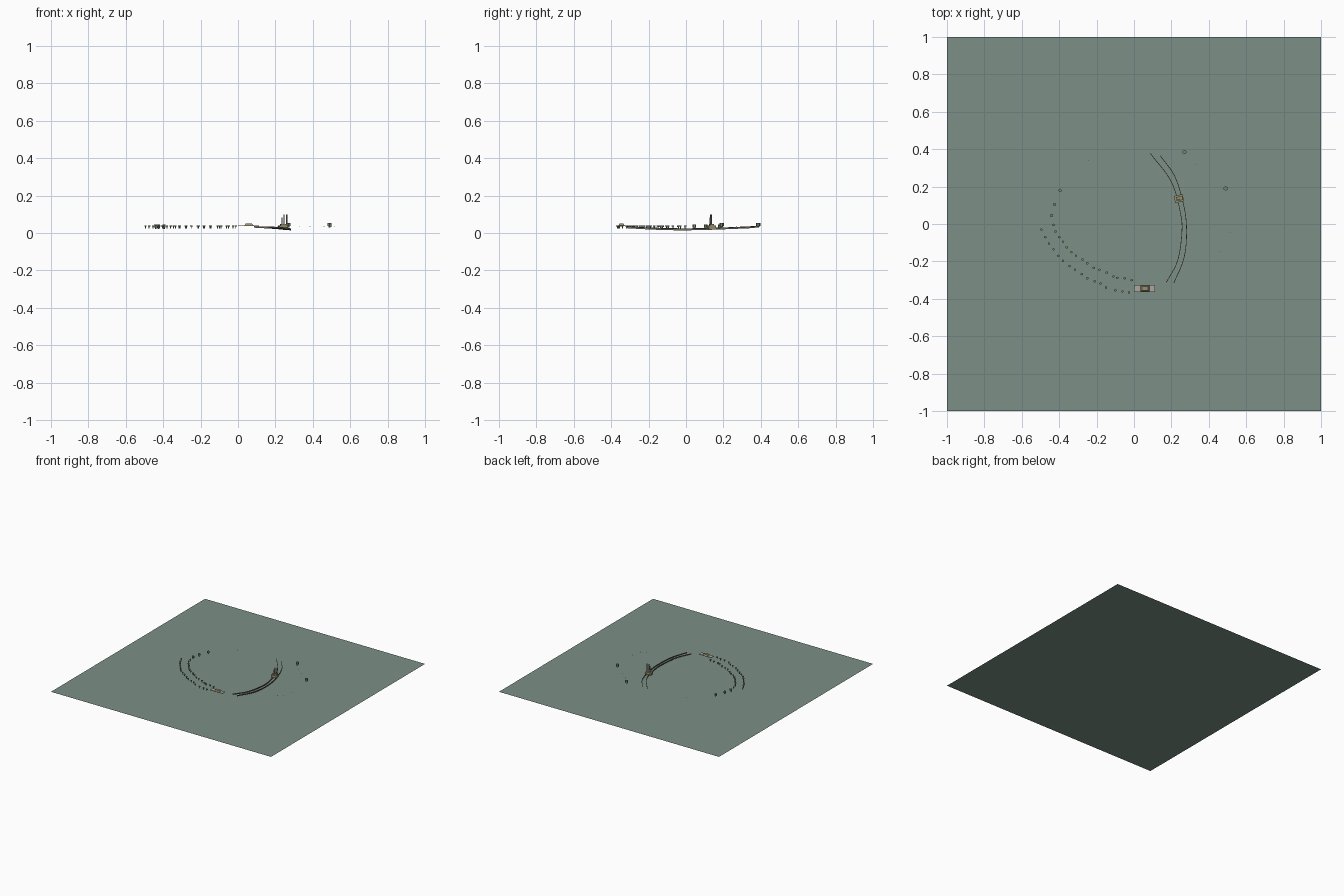
import bpy, bmesh, math
from mathutils import Vector, Matrix

if "Cube" in bpy.data.objects:
    bpy.data.objects.remove(bpy.data.objects["Cube"])


def material(name, rgb):
    m = bpy.data.materials.new(name)
    m.diffuse_color = (*rgb, 1)
    m.use_nodes = True
    m.node_tree.nodes["Principled BSDF"].inputs["Base Color"].default_value = m.diffuse_color
    return m


GROUND = material("sea_green", (0.20, 0.28, 0.24))
LEAF = material("dark_leaf", (0.18, 0.25, 0.16))
STONE = material("pale_stone", (0.40, 0.39, 0.34))
GOLD = material("dull_gold", (0.30, 0.28, 0.16))
WOOD = material("dark_wood", (0.20, 0.17, 0.14))


def finish(name, bm, mat):
    bmesh.ops.recalc_face_normals(bm, faces=bm.faces)
    mesh = bpy.data.meshes.new(name)
    bm.to_mesh(mesh)
    bm.free()
    mesh.materials.append(mat)
    ob = bpy.data.objects.new(name, mesh)
    bpy.context.collection.objects.link(ob)
    return ob


def drum(bm, x, y, z0, z1, r0, r1, n=6):
    bmesh.ops.create_cone(bm, cap_ends=True, segments=n, radius1=r0, radius2=r1, depth=z1 - z0,
                          matrix=Matrix.Translation((x, y, (z0 + z1) / 2)))


def block(bm, x, y, z0, z1, sx, sy, turn=0):
    m = (Matrix.Translation((x, y, (z0 + z1) / 2)) @ Matrix.Rotation(turn, 4, 'Z')
         @ Matrix.Diagonal((sx, sy, z1 - z0, 1)))
    bmesh.ops.create_cube(bm, size=1, matrix=m)


def smooth_path(points, steps=8):
    p = [Vector(q) for q in points]
    p = [2 * p[0] - p[1]] + p + [2 * p[-1] - p[-2]]
    out = []
    for i in range(1, len(p) - 2):
        a, b, c, d = p[i - 1:i + 3]
        for k in range(steps):
            t = k / steps
            out.append(0.5 * (2 * b + (c - a) * t + (2 * a - 5 * b + 4 * c - d) * t * t
                              + (3 * b - a - 3 * c + d) * t ** 3))
    return out + [p[-2]]


# Flat ground sheet
bm = bmesh.new()
bmesh.ops.create_grid(bm, x_segments=1, y_segments=1, size=1)
finish("ground_sheet", bm, GROUND)

# Two curved rows of small capped posts
rows = {
    "inner": [(-.43, -.005), (-.42, -.04), (-.40, -.07), (-.38, -.095), (-.36, -.125), (-.335, -.15),
              (-.31, -.17), (-.275, -.19), (-.25, -.21), (-.215, -.235), (-.185, -.245), (-.145, -.26),
              (-.11, -.28), (-.09, -.288), (-.05, -.29), (-.012, -.30)],
    "outer": [(-.495, -.03), (-.475, -.07), (-.455, -.105), (-.43, -.135), (-.405, -.17), (-.38, -.197),
              (-.345, -.225), (-.315, -.245), (-.28, -.268), (-.25, -.29), (-.21, -.307), (-.18, -.318),
              (-.15, -.34), (-.10, -.355), (-.062, -.36), (-.027, -.366)]}
for side, spots in rows.items():
    bm = bmesh.new()
    for x, y in spots:
        drum(bm, x, y, .024, .034, .003, .003)
        drum(bm, x, y, .034, .041, .007, .007)
    finish(side + "_post_row", bm, LEAF)

# Larger stepping posts and two big hexagonal drums
for name, spots, r, z0, z1 in (
        ("stepping_post", [(-.395, .18), (-.425, .105), (-.44, .045)], .009, .030, .045),
        ("hexagon_drum", [(.27, .385), (.49, .19)], .012, .037, .054)):
    for x, y in spots:
        bm = bmesh.new()
        drum(bm, x, y, z0 - .008, z0, r * .5, r * .6)
        drum(bm, x, y, z0, z1, r, r)
        finish(name, bm, LEAF)

# Tiny scattered markers
bm = bmesh.new()
for x, y in [(-.245, .34), (.33, .32), (.385, .27), (.515, -.045), (.50, -.12), (.46, -.145)]:
    drum(bm, x, y, .031, .035, .002, .002, 4)
finish("tiny_markers", bm, LEAF)

# Low platform with raised centre
bm = bmesh.new()
block(bm, .056, -.345, .037, .041, .112, .036)
finish("platform_deck", bm, STONE)
bm = bmesh.new()
bmesh.ops.create_cone(bm, cap_ends=True, segments=4, radius1=math.sqrt(.5), radius2=.48, depth=1,
                      matrix=Matrix.Translation((.058, -.345, .0455))
                      @ Matrix.Diagonal((.048, .032, .009, 1)) @ Matrix.Rotation(math.pi / 4, 4, 'Z'))
finish("platform_hump", bm, GOLD)

# Pair of sagging curved rails
inner = smooth_path([(.087, .378, .033), (.20, .225, .026), (.25, .05, .021),
                     (.255, -.06, .021), (.232, -.20, .025), (.172, -.313, .031)])
outer = smooth_path([(.14, .366, .031), (.22, .25, .026), (.27, .08, .020),
                     (.281, -.06, .019), (.265, -.19, .023), (.213, -.315, .030)])
for name, path in (("inner_rail", inner), ("outer_rail", outer)):
    bm = bmesh.new()
    rings = []
    for i, p in enumerate(path):
        t = path[min(i + 1, len(path) - 1)] - path[max(i - 1, 0)]
        n = Vector((-t.y, t.x, 0)).normalized() * .0017
        up = Vector((0, 0, .0045))
        rings.append([bm.verts.new(p + s * n + u * up) for s, u in ((1, 1), (1, -1), (-1, -1), (-1, 1))])
    for a, b in zip(rings, rings[1:]):
        for k in range(4):
            bm.faces.new((a[k], a[(k + 1) % 4], b[(k + 1) % 4], b[k]))
    bm.faces.new(rings[0])
    bm.faces.new(rings[-1])
    finish(name, bm, WOOD)

# Small station across the rails with three tall masts
turn = math.radians(12)
bm = bmesh.new()
block(bm, .24, .136, .020, .040, .048, .038, turn)
block(bm, .243, .136, .040, .049, .034, .022, turn)
finish("station_base", bm, GOLD)
bm = bmesh.new()
for x, z in ((.235, .082), (.245, .099), (.261, .099)):
    drum(bm, x, .132 + (x - .245) * .2, .045, z, .0035, .0035)
finish("station_masts", bm, WOOD)
